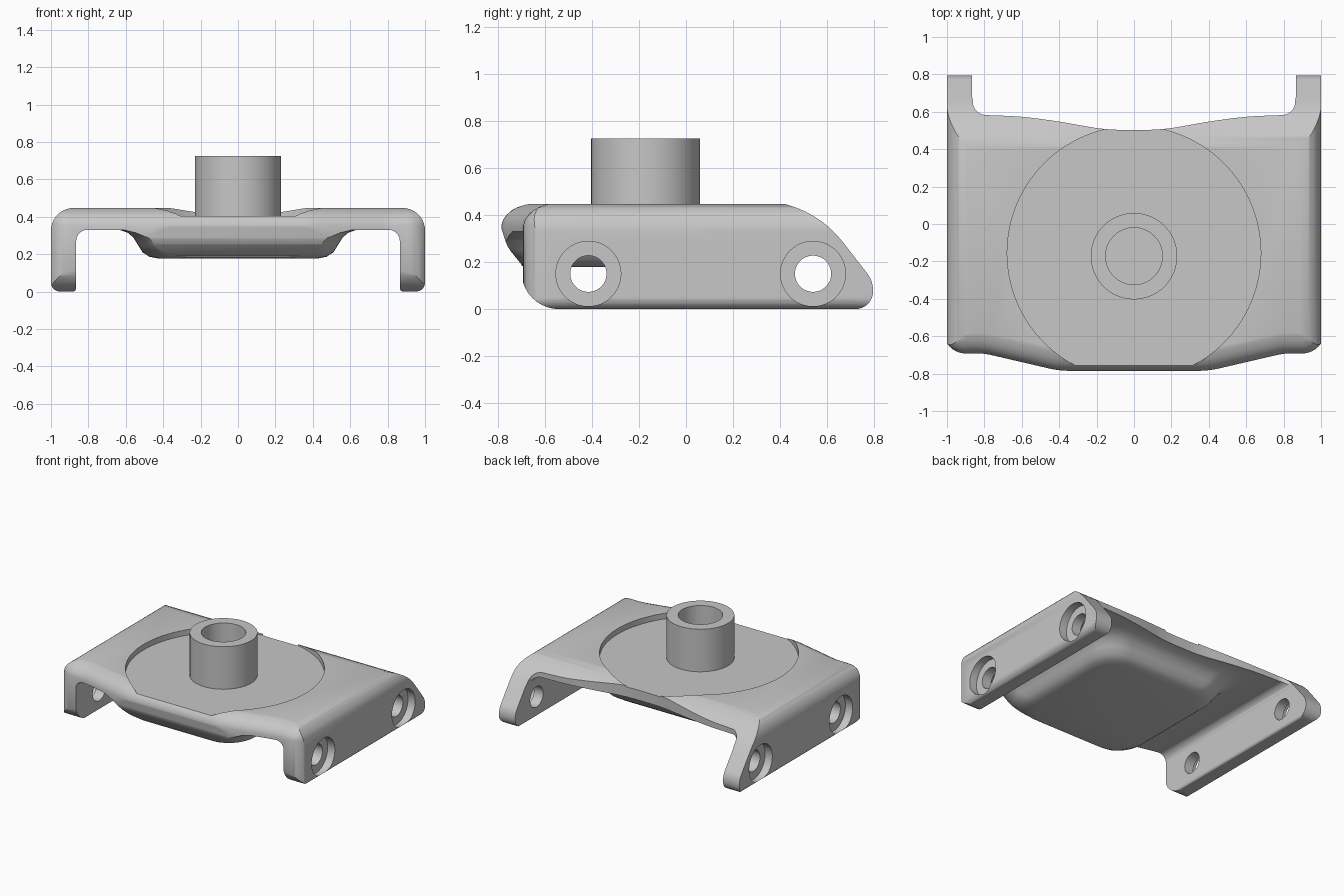
import bpy, bmesh, math
from mathutils import Vector

cube = bpy.data.objects.get("Cube")
if cube:
    bpy.data.objects.remove(cube, do_unlink=True)

grey = bpy.data.materials.new("satin grey")
grey.use_nodes = True
grey.diffuse_color = (0.57, 0.57, 0.57, 1)
grey.node_tree.nodes["Principled BSDF"].inputs["Base Color"].default_value = grey.diffuse_color


def rounded(corners, steps=10):
    """Closed 2D outline; each corner is (a, b, fillet length)."""
    out = []
    for i, (a, b, d) in enumerate(corners):
        c = Vector((a, b))
        if not d:
            out.append(c)
            continue
        before = (Vector(corners[i - 1][:2]) - c).normalized()
        after = (Vector(corners[(i + 1) % len(corners)][:2]) - c).normalized()
        w = math.sin(before.angle(after) / 2)
        for k in range(steps + 1):
            t = k / steps
            u, v, s = (1 - t) ** 2, 2 * w * t * (1 - t), t * t
            out.append(((c + before * d) * u + c * v + (c + after * d) * s) / (u + v + s))
    return out


def loft(name, rings):
    """Solid through matching rings of 3D points."""
    bm = bmesh.new()
    rows = [[bm.verts.new(p) for p in ring] for ring in rings]
    n = len(rows[0])
    for low, high in zip(rows, rows[1:]):
        for i in range(n):
            j = (i + 1) % n
            bm.faces.new((low[i], low[j], high[j], high[i]))
    bm.faces.new(rows[0][::-1])
    bm.faces.new(rows[-1])
    bmesh.ops.recalc_face_normals(bm, faces=bm.faces)
    mesh = bpy.data.meshes.new(name)
    bm.to_mesh(mesh)
    bm.free()
    mesh.materials.append(grey)
    ob = bpy.data.objects.new(name, mesh)
    bpy.context.collection.objects.link(ob)
    return ob


def cylinder(name, radius, start, end, sides=64):
    """Cylinder between two points, along z or x."""
    start, end = Vector(start), Vector(end)
    turn = (end - start).to_track_quat('Z', 'Y')
    ring = [turn @ Vector((radius * math.cos(k * math.tau / sides),
                           radius * math.sin(k * math.tau / sides), 0)) for k in range(sides)]
    return loft(name, [[p + start for p in ring], [p + end for p in ring]])


def combine(ob, other, operation):
    mod = ob.modifiers.new(operation, 'BOOLEAN')
    mod.operation, mod.object, mod.solver = operation, other, 'EXACT'
    bpy.context.view_layer.objects.active = ob
    bpy.ops.object.modifier_apply(modifier=mod.name)
    bpy.data.objects.remove(other, do_unlink=True)


def mirrored(half):
    return half + [(-a, b, d) for a, b, d in reversed(half)]


# Channel section: top plate with two side legs
section = rounded(mirrored([(0.865, 0.33, 0.06), (0.865, 0, 0.02),
                            (1, 0, 0.05), (1, 0.447, 0.12)]))
body = loft("bracket_body", [[(p.x, y, p.y) for p in section] for y in (-1, 1)])

# Thick pan under the plate, flaring into it
levels = [(0.43, -0.67, 0.27, 0.178), (0.475, -0.71, 0.31, 0.187), (0.51, -0.75, 0.345, 0.21),
          (0.535, -0.79, 0.37, 0.25), (0.56, -0.82, 0.40, 0.29), (0.59, -0.84, 0.44, 0.315),
          (0.64, -0.86, 0.50, 0.332), (0.64, -0.86, 0.50, 0.38)]
pan = loft("pan", [[(p.x, p.y, z) for p in rounded(
    [(w, front, 0.22), (w, back, 0.2), (-w, back, 0.2), (-w, front, 0.22)])]
    for w, front, back, z in levels])
combine(body, pan, 'UNION')

# Side outline: raked nose, rounded toe, long curved back
side = rounded([(-0.7, 0, 0.16), (-0.7, 0.19, 0), (-0.76, 0.265, 0.03), (-0.79, 0.36, 0),
                (-0.79, 0.46, 0), (0.53, 0.46, 0.22), (0.795, 0.12, 0.04), (0.795, 0, 0.075)])
combine(body, loft("side_trim", [[(x, p.x, p.y) for p in side] for x in (-1.2, 1.2)]), 'INTERSECT')

# Plan outline with the front edge rolled over towards the top
plan = rounded(mirrored([(0.4, -0.785, 0.06), (0.8, -0.692, 0.04), (1.02, -0.692, 0.12),
                         (1.02, 0.81, 0.05), (0.862, 0.81, 0.03), (0.862, 0.585, 0.07),
                         (0.6, 0.575, 0.08), (0.4, 0.548, 0.06), (0.15, 0.503, 0.1)]))
roll = [(-0.1, 0), (0.355, 0), (0.38, 0.008), (0.4, 0.022), (0.417, 0.04),
        (0.432, 0.065), (0.443, 0.095), (0.452, 0.13), (0.5, 0.13)]
trim = loft("plan_trim", [[(p.x, p.y + (shift if p.y < -0.3 else 0), z) for p in plan]
                          for z, shift in roll])
combine(body, trim, 'INTERSECT')

# Shallow round recess in the top
combine(body, cylinder("recess", 0.678, (0, -0.155, 0.405), (0, -0.155, 0.6), 128), 'DIFFERENCE')

# Counterbored pivot holes in both legs
for sign in (-1, 1):
    for y in (-0.415, 0.54):
        for name, radius, inner in (("counterbore", 0.138, 0.94), ("hole", 0.077, 0.75)):
            cutter = cylinder(name, radius, (sign * inner, y, 0.15), (sign * 1.2, y, 0.15))
            combine(body, cutter, 'DIFFERENCE')

# Hollow centre post
post = cylinder("centre_post", 0.231, (0, -0.172, 0.39), (0, -0.172, 0.725), 96)
combine(post, cylinder("post_bore", 0.152, (0, -0.172, 0.41), (0, -0.172, 0.9)), 'DIFFERENCE')

for ob in (body, post):
    bpy.ops.object.select_all(action='DESELECT')
    ob.select_set(True)
    bpy.context.view_layer.objects.active = ob
    bpy.ops.object.shade_smooth_by_angle(angle=math.radians(32))
